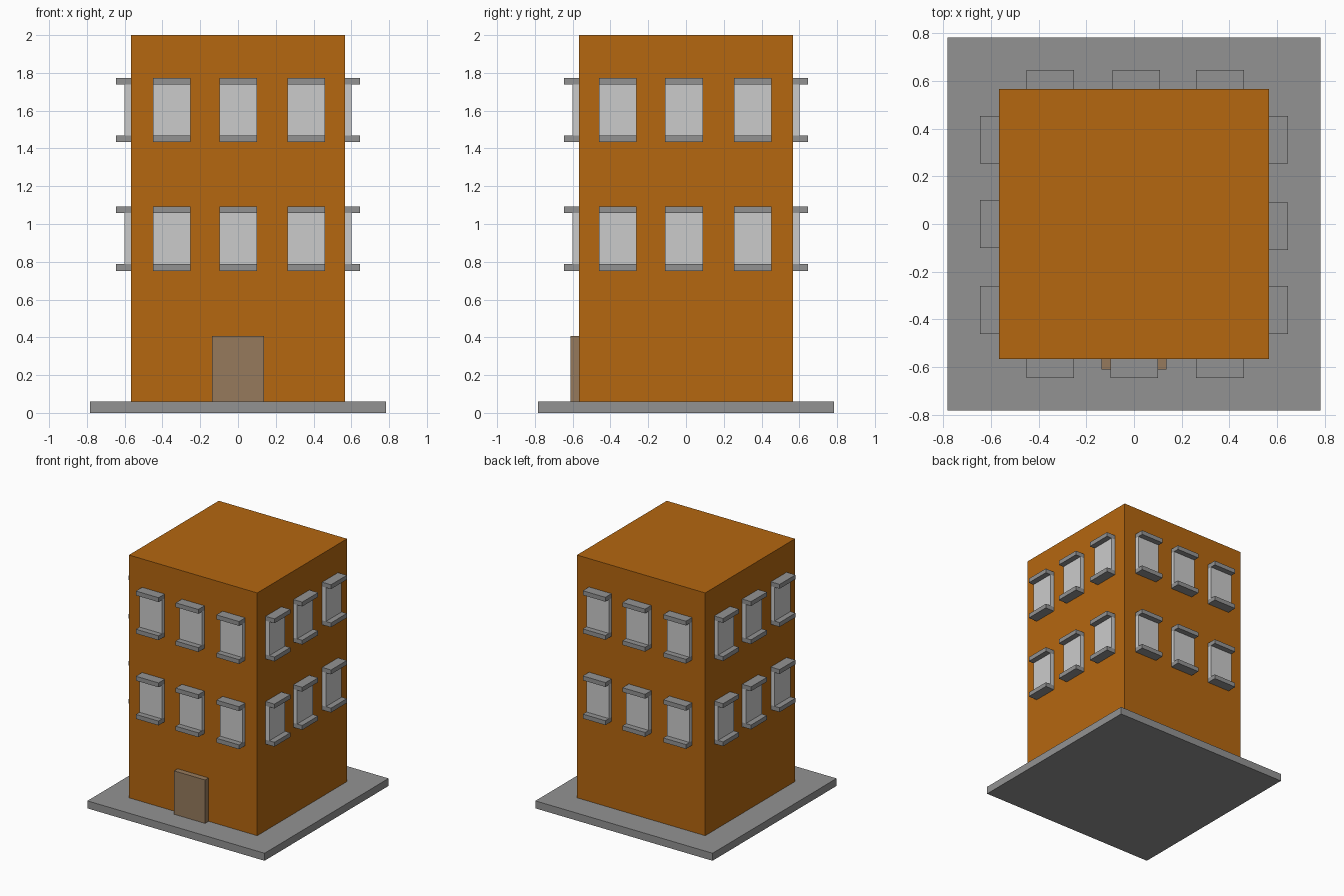
import bpy
from math import pi
from mathutils import Matrix, Vector

if "Cube" in bpy.data.objects:
    bpy.data.objects.remove(bpy.data.objects["Cube"])


def material(name, r, g, b):
    m = bpy.data.materials.new(name)
    m.diffuse_color = (r, g, b, 1)
    m.use_nodes = True
    m.node_tree.nodes["Principled BSDF"].inputs["Base Color"].default_value = m.diffuse_color
    return m


BRICK = material("brick", 0.46, 0.135, 0.005)
STONE = material("stone", 0.29, 0.29, 0.29)
GLASS = material("pane", 0.67, 0.67, 0.67)
WOOD = material("wood", 0.305, 0.195, 0.108)


def box(name, x, y, z, mat, turn=0.0):
    """Box from (min, max) ranges, turned about the z axis."""
    lo, hi = Vector((x[0], y[0], z[0])), Vector((x[1], y[1], z[1]))
    bpy.ops.mesh.primitive_cube_add(size=1)
    ob = bpy.context.object
    ob.name = name
    ob.data.transform(Matrix.Rotation(turn, 4, 'Z')
                      @ Matrix.Translation((lo + hi) / 2)
                      @ Matrix.Diagonal((*(hi - lo), 1)))
    ob.data.materials.append(mat)
    return ob


WALL = 0.567

# Ground slab, tower body and front door
box("base_slab", (-0.783, 0.783), (-0.783, 0.783), (0, 0.06), STONE)
box("building_body", (-WALL, WALL), (-WALL, WALL), (0.06, 2.0), BRICK)
box("front_door", (-0.137, 0.137), (-0.611, -WALL), (0.06, 0.407), WOOD)

# Windows: designed on the front wall, then turned to each side
sides = {
    "front": (0, (-0.351, 0.001, 0.361)),
    "right": (pi / 2, (-0.361, -0.010, 0.353)),
    "back": (pi, (-0.361, -0.010, 0.351)),
    "left": (-pi / 2, (-0.353, 0.0, 0.361)),
}
for side, (turn, centres) in sides.items():
    for floor, z in enumerate((0.752, 1.433), 1):
        for i, c in enumerate(centres, 1):
            tag = f"{side}_{floor}_{i}"
            x = (c - 0.1, c + 0.1)
            box("window_sill_" + tag, x, (-0.645, -WALL), (z, z + 0.035), STONE, turn)
            box("window_pane_" + tag, x, (-0.6, -WALL), (z + 0.035, z + 0.305), GLASS, turn)
            box("window_lintel_" + tag, x, (-0.645, -WALL), (z + 0.305, z + 0.34), STONE, turn)
